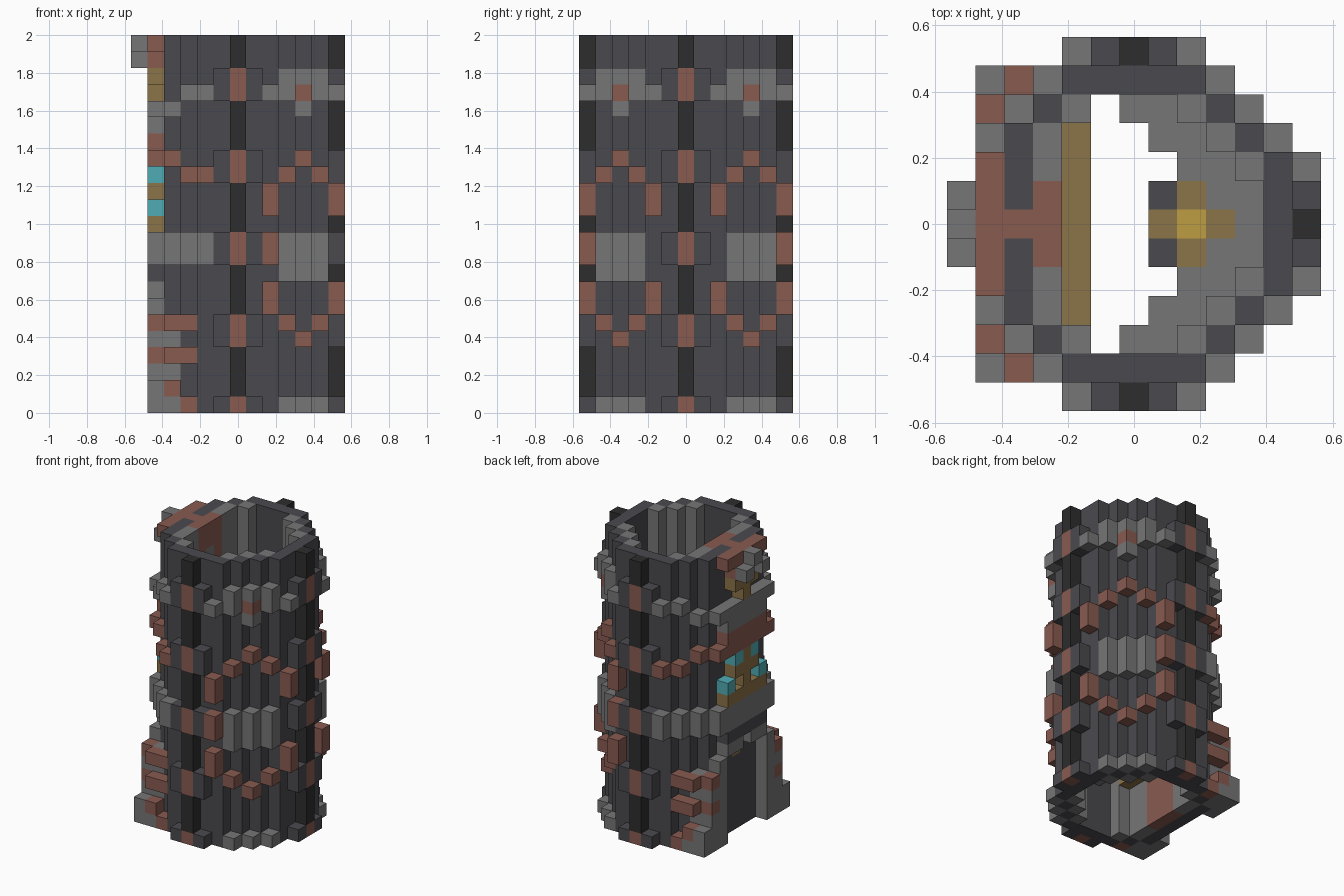
import bpy, bmesh
from mathutils import Vector

cube = bpy.data.objects.get("Cube")
if cube:
    bpy.data.objects.remove(cube, do_unlink=True)

LAYERS = 23
UNIT = 2 / LAYERS


def srgb(*channels):
    return [((c / 255 + 0.055) / 1.055) ** 2.4 for c in channels] + [1]


COLOURS = {
    "dark_stone": srgb(74, 73, 78), "light_stone": srgb(118, 118, 118),
    "black_stone": srgb(45, 45, 45), "red_brick": srgb(136, 91, 80),
    "brown_wood": srgb(139, 115, 72), "gold": srgb(190, 158, 66),
    "cyan_glass": srgb(80, 172, 180),
}
MATERIALS = {}
for label, colour in COLOURS.items():
    mat = bpy.data.materials.new(label)
    mat.use_nodes = True
    mat.diffuse_color = colour
    mat.node_tree.nodes["Principled BSDF"].inputs["Base Color"].default_value = colour
    MATERIALS[label] = mat

DARK, LIGHT, BLACK, RED, BROWN, GOLD, CYAN = COLOURS
blocks = {}  # grid cell -> (part, colour)


def span(value):
    return range(value[0], value[1] + 1) if isinstance(value, tuple) else (value,)


def box(part, colour, x, y, z, mirror=True):
    """Fill a block of cells; ranges are inclusive and mirrored front to back."""
    for i in span(x):
        for j in span(y):
            for k in span(z):
                blocks[i, j, k] = (part, colour)
                if mirror:
                    blocks[i, -j, k] = (part, colour)


FULL = (0, LAYERS - 1)

# Main walls, with stepped corners
box("tower_wall", DARK, (-2, 2), 5, FULL)
box("tower_wall", DARK, 5, (-2, 2), FULL)
box("tower_wall", DARK, -4, (-3, 3), FULL)
for x, y in ((3, 4), (4, 3), (-3, 4)):
    box("tower_wall", DARK, x, y, FULL)

# Inner lining of the corners
for x, y in ((2, 4), (3, 3), (4, 2), (-2, 4), (-3, 3), (-3, 2)):
    box("inner_lining", LIGHT, x, y, FULL)

# Pilasters with banded blocks
box("pilaster", BLACK, 0, 6, FULL)
box("pilaster", BLACK, 6, 0, FULL)
for band in (0, (4, 5), (9, 10), (14, 15), (19, 20)):
    box("pilaster_band", RED, 0, 6, band)
    box("pilaster_band", RED, 6, 0, band)
    box("pilaster_shoulder", DARK, (-1, 1), 6, band)
    box("pilaster_shoulder", DARK, 6, (-1, 1), band)
    box("pilaster_band", RED, 0, 6, band)
    box("pilaster_band", RED, 6, 0, band)

# Ornaments around the two full corners
ENDS = ((2, 6), (6, 2))
SIDES = ((3, 5), (5, 3))
MIDDLE = ((4, 4),)
ORNAMENT = (
    ("upper_trim", LIGHT, SIDES, (19, 20)), ("upper_trim", LIGHT, ENDS, 19),
    ("upper_trim", LIGHT, MIDDLE, (18, 20)), ("upper_jewel", RED, MIDDLE, 19),
    ("upper_arch", RED, MIDDLE, 15), ("upper_arch", RED, SIDES, 14),
    ("upper_arch", RED, ENDS, (12, 13)),
    ("middle_trim", LIGHT, SIDES + MIDDLE, (8, 10)),
    ("middle_brick", RED, ENDS[:1], (9, 10)),
    ("lower_arch", RED, ENDS, (6, 7)), ("lower_arch", RED, SIDES, 5),
    ("lower_arch", RED, MIDDLE, 4),
    ("foot_trim", LIGHT, SIDES + MIDDLE, 0),
)
for part, colour, places, heights in ORNAMENT:
    for x, y in places:
        box(part, colour, x, y, heights)

# Ornaments on the corners beside the door side
for x, y, drop in ((-2, 6, 0), (-3, 5, 0), (-4, 4, 1)):
    box("upper_trim", LIGHT, x, y, 19 - drop)
    box("upper_arch", RED, x, y, 14 + drop)
    box("middle_trim", LIGHT, x, y, (9, 10))

# Crest at the top of the door side
box("crest", RED, -5, (-2, 2), 22)
box("crest", RED, -5, (-1, 1), 21)
box("crest", RED, -4, 0, 22)
box("crest_panel", RED, -3, (-1, 1), (19, 22))
box("crest_stud", LIGHT, -3, 0, 20)
box("crest_stud", LIGHT, -6, 0, 22)
box("crest_stud", LIGHT, -6, 1, 21)
box("emblem", BROWN, -5, (-1, 1), 20)
box("emblem", BROWN, -5, 0, 19)

# Hood, lattice window and sill
box("window_hood", LIGHT, -5, (-3, 3), 18)
box("window_hood", LIGHT, -5, (-2, 2), 17)
box("window_arch", RED, -5, (-2, 2), 16)
box("window_arch", RED, -5, (-3, 3), 15)
box("window_lattice", BROWN, -5, 0, (11, 14))
box("window_lattice", BROWN, -5, (-1, 1), 13)
box("window_lattice", BROWN, -5, (-2, 2), 11)
box("window_glass", CYAN, -5, 1, 14)
box("window_glass", CYAN, -5, 2, 12)
box("window_sill", LIGHT, -5, (-3, 3), (9, 10))

# Doorway and corner buttresses
box("door_lintel", DARK, -5, (-2, 2), 8)
box("door_frame", LIGHT, -5, (1, 2), 7)
box("door_frame", LIGHT, -5, 3, (0, 6))
box("door_keystone", BROWN, -4, 0, 6)
box("buttress", LIGHT, -4, 4, (0, 5))
box("buttress", LIGHT, -5, 4, (0, 4))
box("buttress", LIGHT, -5, 5, (0, 1))
box("buttress", LIGHT, -4, 5, 0)
for height in (3, 5):
    box("buttress_brick", RED, (-4, -3), 5, height)
    box("buttress_brick", RED, -5, 4, height)
box("buttress_brick", RED, -4, 5, 1)
box("buttress_brick", RED, -3, 5, 0)

# Inside: landing, lamp, ledge and inner door
for x, y in (((0, 1), 4), ((1, 2), 3), ((2, 3), 2), ((3, 4), 1), (4, 0)):
    box("landing", LIGHT, x, y, 4)
box("landing", DARK, 1, 1, 4)
box("lamp_base", BROWN, 2, 1, 4)
box("lamp_base", BROWN, (1, 3), 0, 4)
box("lamp", GOLD, 2, 0, 4)
box("ledge", BROWN, -2, (-3, 3), 4)
box("inner_door", RED, -3, (-1, 1), (0, 3))


def add_face(bm, cell, axis, sign):
    """Add one outward square of a block."""
    normal, side = Vector(), Vector()
    normal[axis] = sign
    side[(axis + 1) % 3] = 1
    up = normal.cross(side)
    centre = Vector(cell) + Vector((0, 0, 0.5)) + normal / 2
    corners = ((-1, -1), (1, -1), (1, 1), (-1, 1))
    bm.faces.new([bm.verts.new((centre + side * a / 2 + up * b / 2) * UNIT)
                  for a, b in corners])


# One object per part and colour, from the exposed sides only
meshes = {}
for cell, key in blocks.items():
    bm = meshes.setdefault(key, bmesh.new()) if key not in meshes else meshes[key]
    for axis in range(3):
        for sign in (-1, 1):
            neighbour = list(cell)
            neighbour[axis] += sign
            if tuple(neighbour) not in blocks:
                add_face(bm, cell, axis, sign)

for (part, colour), bm in meshes.items():
    bmesh.ops.remove_doubles(bm, verts=bm.verts, dist=UNIT / 100)
    mesh = bpy.data.meshes.new(part)
    bm.to_mesh(mesh)
    bm.free()
    mesh.materials.append(MATERIALS[colour])
    bpy.context.collection.objects.link(bpy.data.objects.new(part, mesh))
